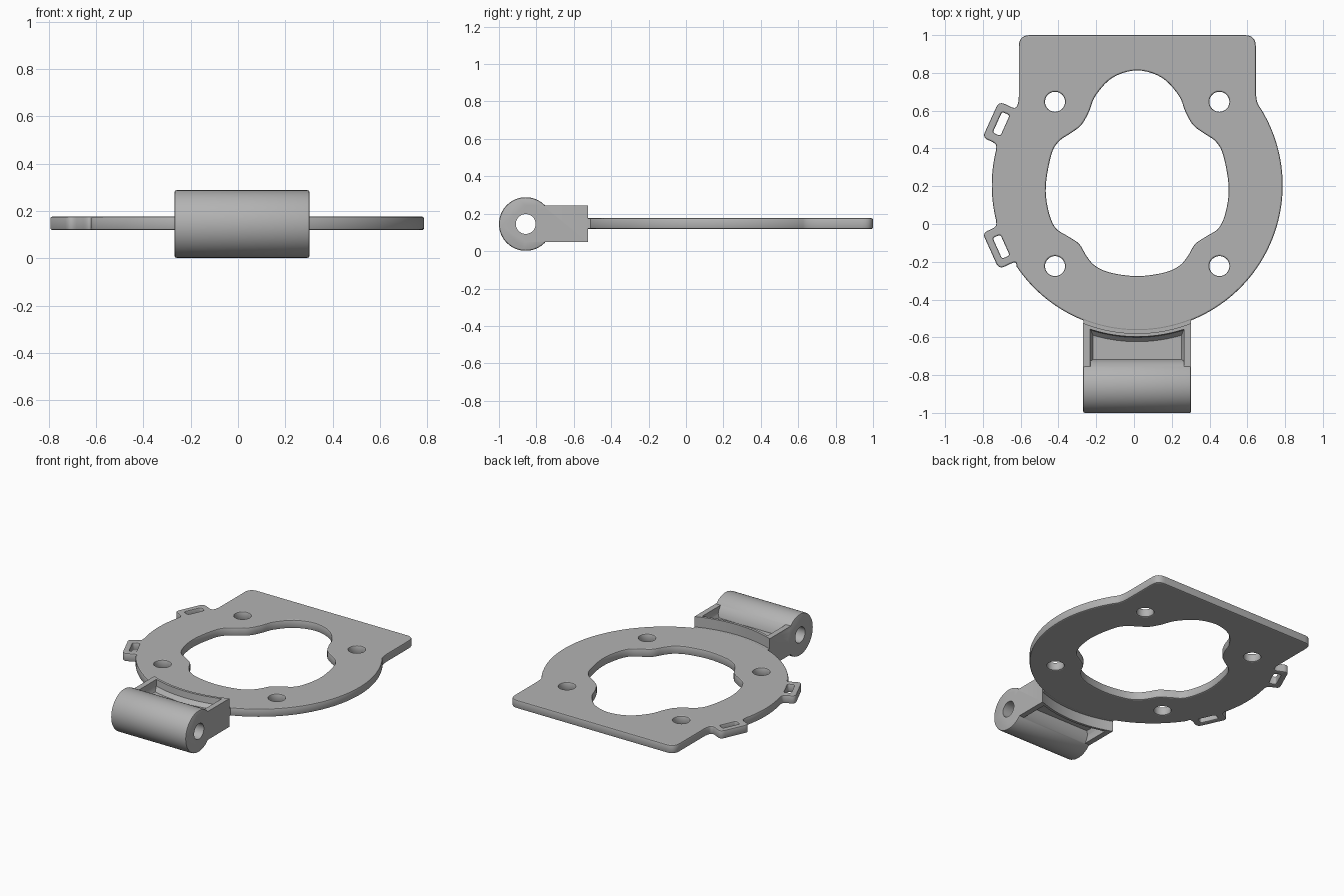
import bpy, bmesh, math
from mathutils import Vector

cube = bpy.data.objects.get("Cube")
if cube:
    bpy.data.objects.remove(cube, do_unlink=True)

grey = bpy.data.materials.new("plain_grey")
grey.use_nodes = True
grey.diffuse_color = (0.45, 0.45, 0.45, 1)
grey.node_tree.nodes["Principled BSDF"].inputs["Base Color"].default_value = (0.45, 0.45, 0.45, 1)

CX, CY, R = 0.017, 0.205, 0.77      # centre and radius of the ring
Z0, Z1 = 0.119, 0.176               # plate bottom and top
ZC = 0.145                          # pivot height


def arc(r, a0, a1, n, cx=CX, cy=CY):
    angles = [math.radians(a0 + (a1 - a0) * i / n) for i in range(n + 1)]
    return [(cx + r * math.cos(a), cy + r * math.sin(a)) for a in angles]


def round_corners(points, n=6):
    """Points are (x, y, cut); corners with a cut become small curves."""
    out = []
    for i, (x, y, cut) in enumerate(points):
        p = Vector((x, y))
        if not cut:
            out.append((x, y))
            continue
        ends = []
        for q in (points[i - 1], points[(i + 1) % len(points)]):
            d = Vector(q[:2]) - p
            ends.append(p + d.normalized() * min(cut, d.length * 0.49))
        for k in range(n + 1):
            t = k / n
            out.append(tuple(ends[0] * (1 - t) ** 2 + p * 2 * t * (1 - t) + ends[1] * t * t))
    return out


def smooth_path(pts, n=5):
    """Closed Catmull-Rom curve through the points."""
    out, m = [], len(pts)
    for i in range(m):
        a, b, c, d = (Vector(pts[(i + k) % m]) for k in (-1, 0, 1, 2))
        for k in range(n):
            t = k / n
            out.append(tuple(0.5 * (2 * b + (c - a) * t + (2 * a - 5 * b + 4 * c - d) * t * t
                                    + (3 * b - a - 3 * c + d) * t ** 3)))
    return out


def activate(obj):
    bpy.ops.object.select_all(action='DESELECT')
    obj.select_set(True)
    bpy.context.view_layer.objects.active = obj


def finish(obj):
    activate(obj)
    obj.data.materials.clear()
    obj.data.materials.append(grey)
    bpy.ops.object.shade_smooth_by_angle(angle=math.radians(35))


def prism(name, bottom, z0, z1, top=None):
    bm = bmesh.new()
    top = top or bottom
    lo = [bm.verts.new((x, y, z0)) for x, y in bottom]
    hi = [bm.verts.new((x, y, z1)) for x, y in top]
    bm.faces.new(lo)
    bm.faces.new(hi)
    for i in range(len(lo)):
        j = (i + 1) % len(lo)
        bm.faces.new((lo[i], lo[j], hi[j], hi[i]))
    bmesh.ops.recalc_face_normals(bm, faces=bm.faces)
    mesh = bpy.data.meshes.new(name)
    bm.to_mesh(mesh)
    bm.free()
    obj = bpy.data.objects.new(name, mesh)
    bpy.context.collection.objects.link(obj)
    return obj


def combine(obj, other, operation):
    mod = obj.modifiers.new("combine", 'BOOLEAN')
    mod.operation, mod.solver, mod.object = operation, 'EXACT', other
    activate(obj)
    bpy.ops.object.modifier_apply(modifier=mod.name)
    bpy.data.objects.remove(other, do_unlink=True)


def rod(name, radius, length, sides):
    bpy.ops.mesh.primitive_cylinder_add(vertices=sides, radius=radius, depth=length,
                                        location=(CX, -0.857, ZC), rotation=(0, math.pi / 2, 0))
    obj = bpy.context.object
    obj.name = name
    return obj


def bevel(obj, width):
    mod = obj.modifiers.new("bevel", 'BEVEL')
    mod.width, mod.segments, mod.limit_method = width, 2, 'ANGLE'
    mod.angle_limit = math.radians(40)
    activate(obj)
    bpy.ops.object.modifier_apply(modifier=mod.name)


# Ring plate outline: squared back, strap tabs on the right, round front
tab = [(-0.625, 0.607, 0.03), (-0.715, 0.65, 0.035), (-0.802, 0.458, 0.03), (-0.728, 0.425, 0.03)]
outline = [(0.645, 1.0, 0.06), (-0.61, 1.0, 0.06), (-0.61, 0.65, 0.03)] + tab
outline += [(x, y, 0) for x, y in arc(R, 166, 194, 14)]
outline += [(x, 2 * CY - y, c) for x, y, c in reversed(tab)]
outline += [(x, y, 0) for x, y in arc(R, 214, 391, 90)]
outline += [(0.645, 0.65, 0.07)]

# Central opening: half profile, mirrored
half = [(0, 0.813), (0.13, 0.775), (0.22, 0.68), (0.255, 0.595), (0.295, 0.525), (0.35, 0.482),
        (0.415, 0.437), (0.455, 0.365), (0.484, 0.2), (0.47, 0.07), (0.433, -0.02),
        (0.37, -0.063), (0.307, -0.106), (0.268, -0.17), (0.222, -0.222), (0.14, -0.258),
        (0, -0.276)]
opening = [(CX + x, y) for x, y in half] + [(CX - x, y) for x, y in reversed(half[1:-1])]
loops = [round_corners(outline), smooth_path(opening)]

# Screw holes
for sx in (-1, 1):
    for sy in (-1, 1):
        loops.append(arc(0.053, 0, 348.75, 31, CX + sx * 0.435, CY + 0.007 + sy * 0.435))

# Strap slots
along = Vector((0.41, 0.91)).normalized()
across = Vector((along.y, -along.x))
for sy in (1, -1):
    slot = []
    for a, b in ((1, 1), (1, -1), (-1, -1), (-1, 1)):
        p = Vector((-0.703, 0.325)) + along * 0.06 * a + across * 0.022 * b
        slot.append((p.x, CY + sy * p.y, 0.012))
    loops.append(round_corners(slot, 3))

curve = bpy.data.curves.new("ring_plate", 'CURVE')
curve.dimensions, curve.fill_mode = '2D', 'BOTH'
edge = 0.008
curve.extrude = (Z1 - Z0) / 2 - edge
curve.bevel_depth, curve.bevel_resolution, curve.offset = edge, 1, -edge
for loop in loops:
    spline = curve.splines.new('POLY')
    spline.points.add(len(loop) - 1)
    for point, (x, y) in zip(spline.points, loop):
        point.co = (x, y, 0, 1)
    spline.use_cyclic_u = True
plate = bpy.data.objects.new("ring_plate", curve)
plate.location.z = (Z0 + Z1) / 2
bpy.context.collection.objects.link(plate)
activate(plate)
bpy.ops.object.convert(target='MESH')
finish(bpy.context.object)


# Hinge bracket outline: straight sides, front edge following the ring
def bay(half_width, r, y_end):
    a = math.degrees(math.asin(half_width / r))
    return arc(r, 270 - a, 270 + a, 24) + [(CX + half_width, y_end), (CX - half_width, y_end)]


W = 0.286
bracket = prism("hinge_bracket", bay(W, 0.784, -0.857), 0.05, 0.245)

# Pockets above and below the web, with sloping sides
for z_floor, z_mid, z_open in ((Z1, Z1 + 0.025, 0.3), (Z0, Z0 - 0.025, 0.0)):
    floor, rim = bay(W - 0.052, 0.828, -0.82), bay(W - 0.04, 0.805, -0.82)
    wide = bay(W - 0.034, 0.797, -0.82)
    combine(bracket, prism("pocket_slope", floor, z_floor, z_mid, rim), 'DIFFERENCE')
    combine(bracket, prism("pocket_mouth", rim, z_mid, z_open, wide), 'DIFFERENCE')

# Web joining the bracket to the ring
combine(bracket, prism("joining_web", bay(W - 0.002, 0.762, -0.65), Z0 + 0.002, Z1 - 0.002), 'UNION')

# Pivot barrel and its bore
barrel = rod("pivot_barrel", 0.143, 2 * W, 72)
bevel(barrel, 0.009)
combine(bracket, barrel, 'UNION')
combine(bracket, rod("pivot_bore", 0.053, 1, 40), 'DIFFERENCE')
finish(bracket)
